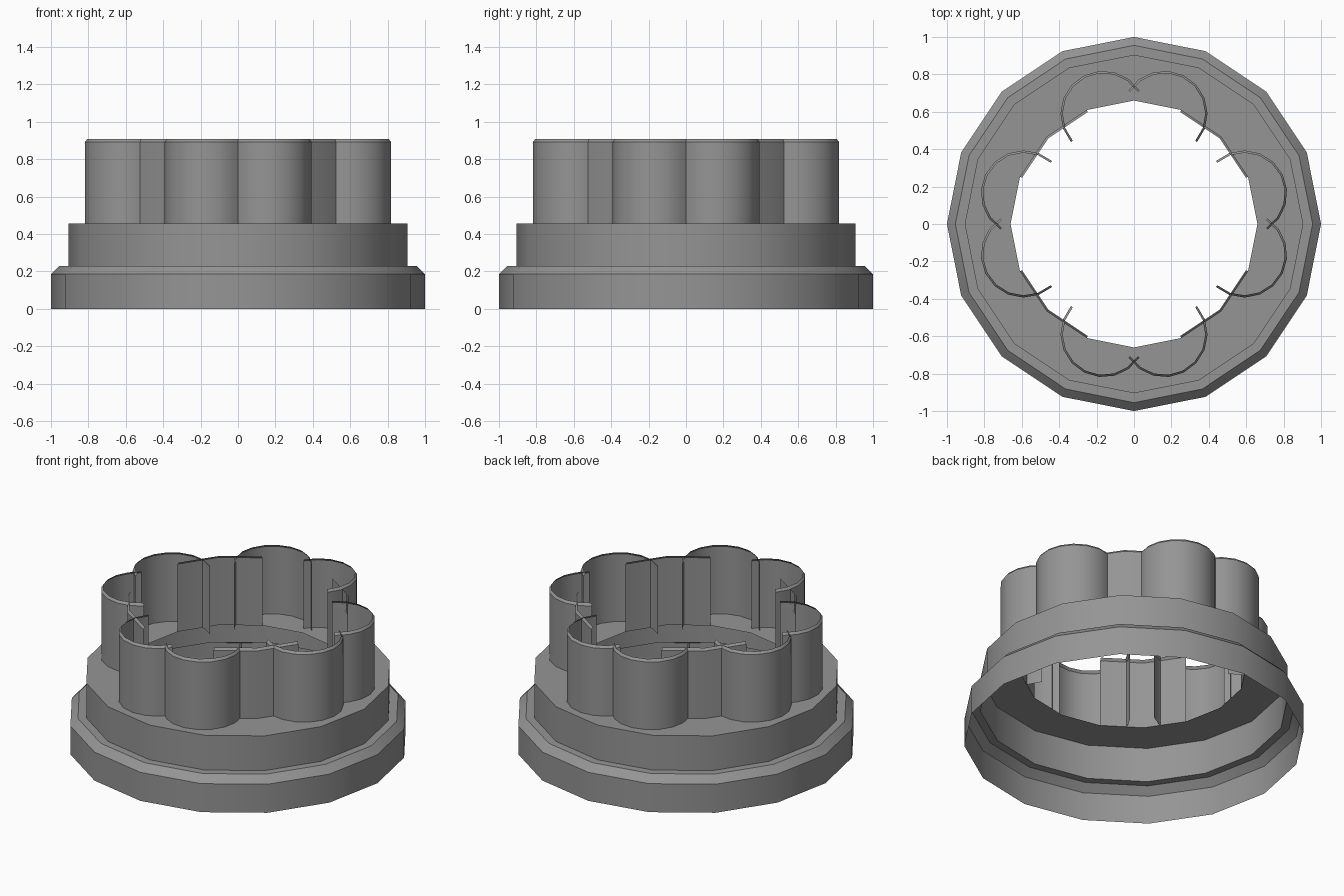
import bpy
from math import cos, sin, pi, radians

if "Cube" in bpy.data.objects:
    bpy.data.objects.remove(bpy.data.objects["Cube"])

DECK, TOP, LIP_W, LIP_H = 0.455, 0.908, 0.012, 0.015

# Dark grey finish shared by all parts
grey = bpy.data.materials.new("dark_grey")
grey.diffuse_color = (0.3, 0.3, 0.3, 1)
grey.use_nodes = True
grey.node_tree.nodes["Principled BSDF"].inputs["Base Color"].default_value = grey.diffuse_color


def make_object(name, verts, faces):
    mesh = bpy.data.meshes.new(name)
    mesh.from_pydata(verts, [], faces)
    mesh.update()
    mesh.materials.append(grey)
    obj = bpy.data.objects.new(name, mesh)
    bpy.context.collection.objects.link(obj)
    bpy.ops.object.select_all(action='DESELECT')
    obj.select_set(True)
    bpy.context.view_layer.objects.active = obj
    bpy.ops.object.shade_smooth_by_angle(angle=radians(35))
    return obj


def lathe(name, profile, sides):
    n = len(profile)
    verts = [(r * cos(2 * pi * i / sides), r * sin(2 * pi * i / sides), z)
             for i in range(sides) for r, z in profile]
    faces = []
    for i in range(sides):
        a, b = i * n, (i + 1) % sides * n
        faces += [(a + j, b + j, b + j + 1, a + j + 1) for j in range(n - 1)]
    return make_object(name, verts, faces)


def arc_wall(name, centre, radius, angles):
    # Upright curved sheet with a small chamfered lip turned inward at the top
    profile = [(radius, DECK), (radius, TOP - LIP_H), (radius - LIP_W, TOP)]
    verts = [(centre[0] + r * cos(a), centre[1] + r * sin(a), z)
             for a in angles for r, z in profile]
    faces = [(i * 3 + j, i * 3 + 3 + j, i * 3 + 4 + j, i * 3 + 1 + j)
             for i in range(len(angles) - 1) for j in range(2)]
    return make_object(name, verts, faces)


# Stepped open-bottomed base with a ring-shaped deck
lathe("stepped_base", [(1.0, 0), (1.0, 0.185), (0.955, 0.23), (0.905, 0.23),
                       (0.905, DECK), (0.66, DECK)], 16)

# Eight scalloped lobes in four pairs, and a linking wall on each diagonal
dist, lobe_r, offset = 0.611, 0.23, radians(15.5)
for k in range(4):
    quarter = k * pi / 2
    for side, label in ((-1, "right"), (1, "left")):
        a = quarter + side * offset
        # sweep measured from the axis of the pair, mirrored per side
        sweep = [quarter + side * radians(-57 + 188 * i / 9) for i in range(10)]
        if side < 0:
            sweep.reverse()
        arc_wall(f"lobe_{label}_{k + 1}", (dist * cos(a), dist * sin(a)),
                 lobe_r, sweep)
    arc_wall(f"linking_wall_{k + 1}", (0, 0), 0.66,
             [quarter + radians(d) for d in (22.5, 45, 67.5)])
